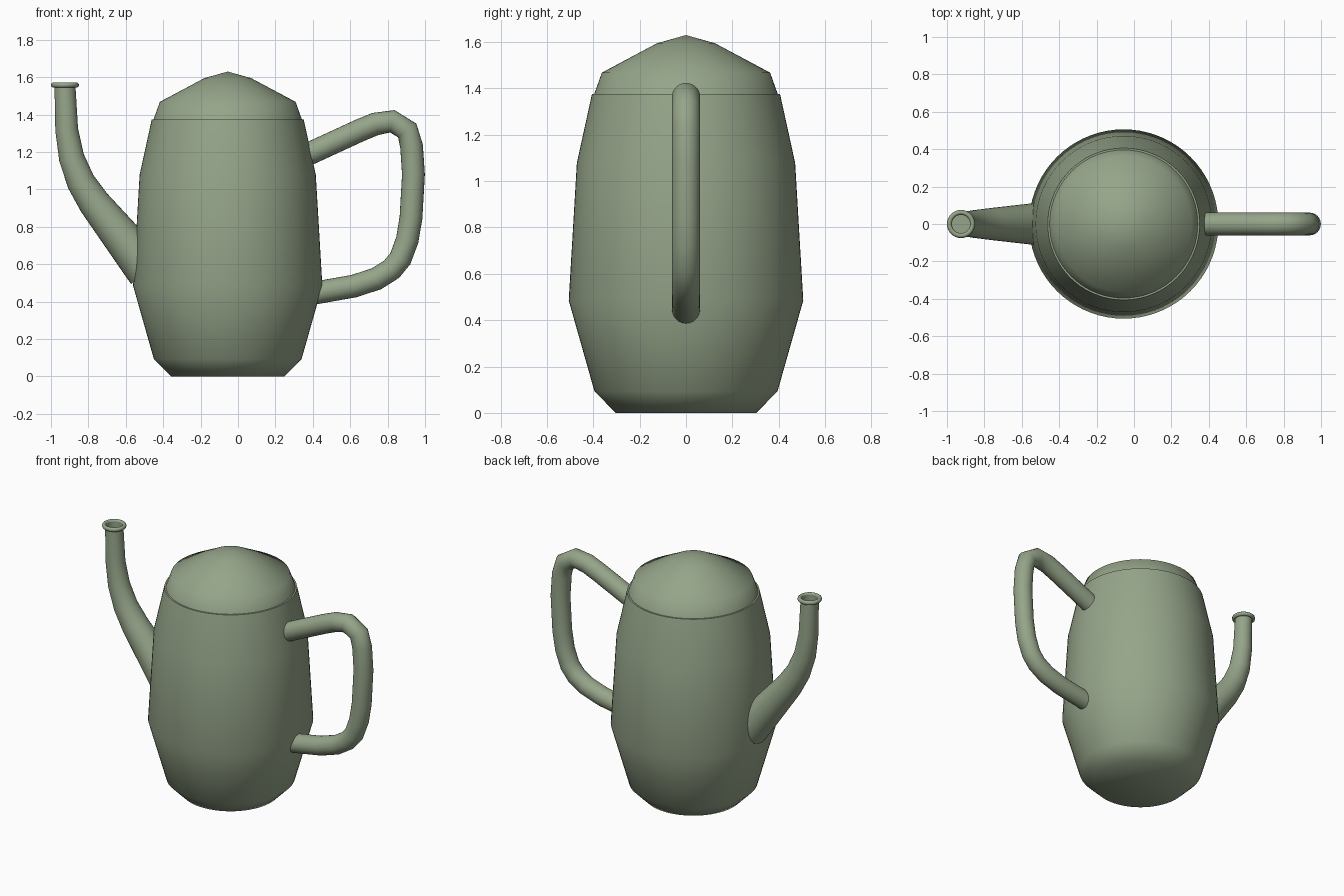
import bpy, bmesh
from math import cos, sin, pi, radians
from mathutils import Vector

cube = bpy.data.objects.get("Cube")
if cube:
    bpy.data.objects.remove(cube)

# Single glaze colour
GREEN = (0.305, 0.376, 0.254, 1)
glaze = bpy.data.materials.new("sage green glaze")
glaze.use_nodes = True
glaze.diffuse_color = GREEN
glaze.node_tree.nodes["Principled BSDF"].inputs["Base Color"].default_value = GREEN


def finish(name, bm):
    bmesh.ops.recalc_face_normals(bm, faces=bm.faces)
    mesh = bpy.data.meshes.new(name)
    bm.to_mesh(mesh)
    bm.free()
    mesh.materials.append(glaze)
    obj = bpy.data.objects.new(name, mesh)
    bpy.context.collection.objects.link(obj)
    bpy.ops.object.select_all(action="DESELECT")
    obj.select_set(True)
    bpy.context.view_layer.objects.active = obj
    bpy.ops.object.shade_smooth_by_angle(angle=radians(60))
    return obj


def lathe(name, profile, x, sides, closed=False):
    """Spin (radius, z) points round an upright axis at x."""
    bm = bmesh.new()
    verts = [bm.verts.new((r, 0, z)) for r, z in profile]
    pairs = list(zip(verts, verts[1:]))
    if closed:
        pairs.append((verts[-1], verts[0]))
    edges = [bm.edges.new(p) for p in pairs]
    bmesh.ops.spin(bm, geom=verts + edges, axis=(0, 0, 1), cent=(0, 0, 0),
                   angle=2 * pi, steps=sides)
    bmesh.ops.remove_doubles(bm, verts=bm.verts, dist=0.0005)
    bmesh.ops.translate(bm, verts=bm.verts, vec=(x, 0, 0))
    return finish(name, bm)


def tube(name, path, sides, cap_end=True):
    """Sweep a round section along (x, z, radius) points in the xz plane."""
    bm = bmesh.new()
    points = [Vector((x, 0, z)) for x, z, _ in path]
    rings = []
    for i, p in enumerate(points):
        before = (p - points[max(i - 1, 0)]).normalized()
        after = (points[min(i + 1, len(points) - 1)] - p).normalized()
        way = (before + after).normalized()
        side = Vector((way.z, 0, -way.x))
        r = path[i][2]
        rings.append([bm.verts.new(p + side * r * cos(a) + Vector((0, r * sin(a), 0)))
                      for a in (2 * pi * k / sides for k in range(sides))])
    for low, high in zip(rings, rings[1:]):
        for k in range(sides):
            n = (k + 1) % sides
            bm.faces.new((low[k], low[n], high[n], high[k]))
    bm.faces.new(rings[0])
    if cap_end:
        bm.faces.new(rings[-1])
    return finish(name, bm)


AXIS = -0.055

# Pot body and its lid
lathe("pot_body", [(0, 0), (0.303, 0), (0.395, 0.093), (0.506, 0.485),
                   (0.471, 1.078), (0.406, 1.375), (0.385, 1.375)], AXIS, 72)
lathe("lid", [(0.398, 1.37), (0.363, 1.468), (0.125, 1.595), (0, 1.63)], AXIS, 72)

# Spout, with a hollow mouth and rolled lip
tube("spout", [(-0.48, 0.568, 0.118), (-0.55, 0.655, 0.11), (-0.77, 0.93, 0.085),
               (-0.84, 1.04, 0.076), (-0.89, 1.17, 0.068), (-0.916, 1.32, 0.061),
               (-0.925, 1.55, 0.056)], 32, cap_end=False)
lathe("spout_inside", [(0.05, 1.555), (0.049, 1.42), (0, 1.42)], -0.925, 32)
lathe("spout_lip", [(0.062 + 0.013 * cos(a), 1.558 + 0.014 * sin(a))
                    for a in (2 * pi * k / 10 for k in range(10))], -0.925, 32, closed=True)

# Handle
R = 0.061
tube("handle", [(x, z, R) for x, z in
                [(0.34, 1.172), (0.65, 1.315), (0.735, 1.35), (0.825, 1.364), (0.905, 1.315),
                 (0.928, 1.23), (0.938, 1.08), (0.925, 0.85), (0.905, 0.73), (0.868, 0.63),
                 (0.82, 0.572), (0.74, 0.522), (0.62, 0.483), (0.36, 0.437)]], 24)
